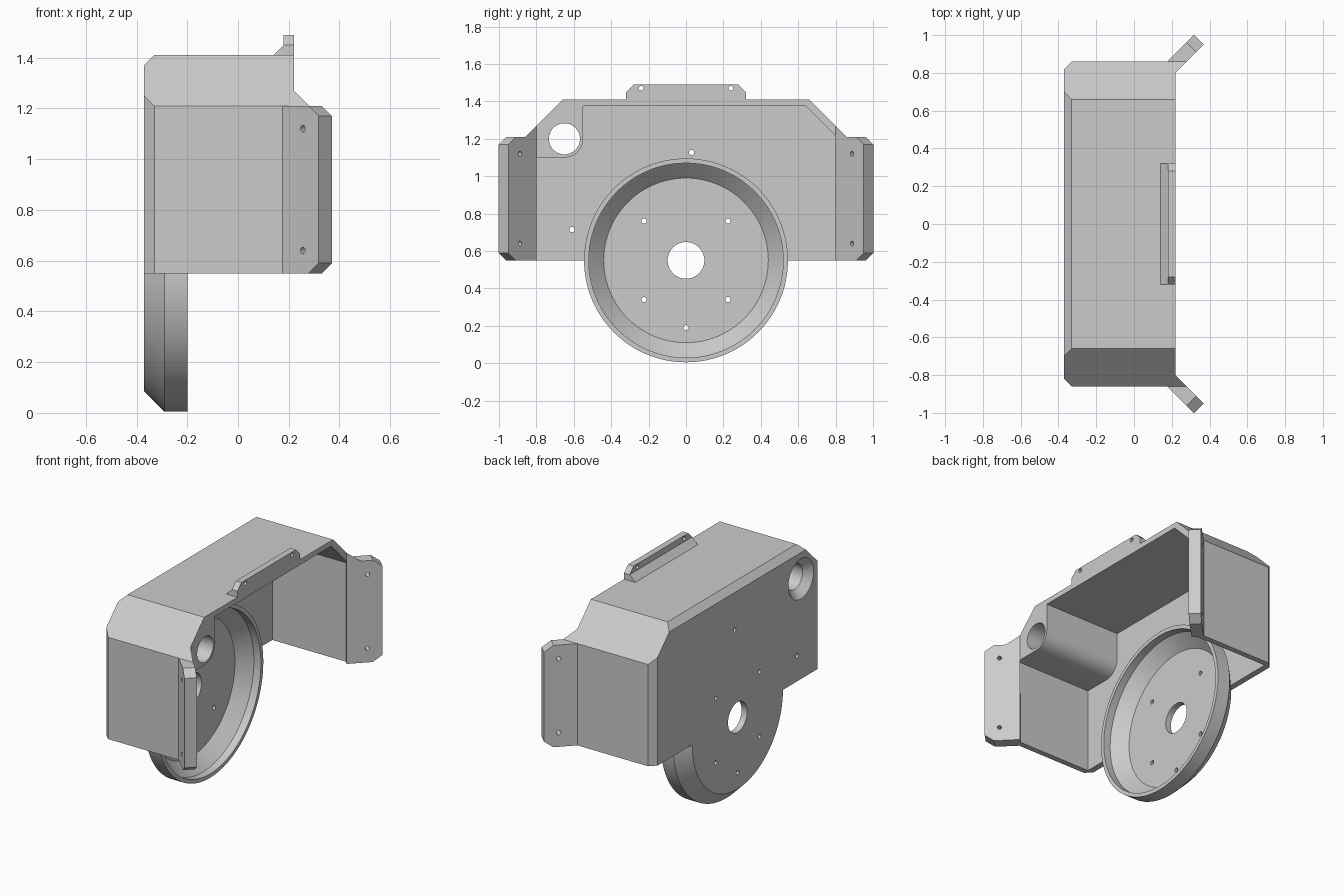
import bpy, bmesh, math
from mathutils import Vector

if "Cube" in bpy.data.objects:
    bpy.data.objects.remove(bpy.data.objects["Cube"], do_unlink=True)

grey = bpy.data.materials.new("light_grey")
grey.use_nodes = True
grey.diffuse_color = (0.6, 0.6, 0.6, 1)
grey.node_tree.nodes["Principled BSDF"].inputs["Base Color"].default_value = (0.6, 0.6, 0.6, 1)


def loft(name, *solids):
    """Closed solids, each skinned through matching rings of points."""
    bm = bmesh.new()
    for rings in solids:
        rows = [[bm.verts.new(p) for p in ring] for ring in rings]
        n = len(rows[0])
        for a, b in zip(rows, rows[1:]):
            for i in range(n):
                j = (i + 1) % n
                bm.faces.new((a[i], a[j], b[j], b[i]))
        bm.faces.new(rows[0][::-1])
        bm.faces.new(rows[-1])
    bmesh.ops.recalc_face_normals(bm, faces=bm.faces)
    mesh = bpy.data.meshes.new(name)
    bm.to_mesh(mesh)
    bm.free()
    mesh.materials.append(grey)
    ob = bpy.data.objects.new(name, mesh)
    bpy.context.collection.objects.link(ob)
    return ob


def at_x(x, outline):
    return [(x, y, z) for y, z in outline]


def mirrored(half):
    """Complete a half outline by mirroring it across y = 0."""
    return half + [(-y, z) for y, z in reversed(half)]


def turned(profile, y, z, n=96):
    """Rings around an x-parallel axis; profile holds (x, radius)."""
    turn = [2 * math.pi * i / n for i in range(n)]
    return [[(x, y + r * math.cos(t), z + r * math.sin(t)) for t in turn] for x, r in profile]


def drill(centre, axis, r, length=0.3, n=24):
    """Rings of a straight round hole along any horizontal axis."""
    axis = Vector(axis).normalized()
    side = axis.cross((0, 0, 1))
    return [[Vector(centre) + axis * s * length / 2
             + side * r * math.cos(2 * math.pi * i / n)
             + Vector((0, 0, r * math.sin(2 * math.pi * i / n)))
             for i in range(n)] for s in (-1, 1)]


def combine(target, other, operation):
    mod = target.modifiers.new(operation.lower(), "BOOLEAN")
    mod.operation, mod.object, mod.solver = operation, other, "EXACT"
    other.hide_render = True
    bpy.context.view_layer.objects.active = target
    bpy.ops.object.modifier_apply(modifier=mod.name)
    bpy.data.objects.remove(other, do_unlink=True)


# Outer shell, bevelled along the closed side
rim = mirrored([(0.86, 0.55), (0.86, 1.21), (0.66, 1.41)])
back = mirrored([(0.82, 0.55), (0.82, 1.25), (0.70, 1.37)])
housing = loft("housing", [at_x(-0.37, back), at_x(-0.33, rim), at_x(0.22, rim)])

# Hollow inside, leaving a rounded corner boss
arc = [(-0.65 + 0.1 * math.cos(t), 1.2 - 0.1 * math.sin(t))
       for t in [math.pi / 2 * i / 16 for i in range(17)]]
inside = [(0.823, 0.4), (0.823, 1.192), (0.64, 1.375), (-0.55, 1.375)] + arc \
    + [(-0.823, 1.1), (-0.823, 0.4)]
combine(housing, loft("cavity", [at_x(-0.33, inside), at_x(0.5, inside)]), "DIFFERENCE")

# Round dish
dish = turned([(-0.37, 0.465), (-0.29, 0.545), (-0.2, 0.545)], 0, 0.55)
combine(housing, loft("dish", dish), "UNION")
pocket = turned([(-0.33, 0.44), (-0.25, 0.52), (-0.1, 0.52)], 0, 0.55)
combine(housing, loft("dish_pocket", pocket), "DIFFERENCE")

# Slanted mounting flanges
front_y = [0.80, 0.86, 0.91, 0.95, 0.95, 0.91, 0.80]
front_z = [1.27, 1.21, 1.21, 1.17, 0.59, 0.55, 0.55]
rear_y = [0.855, 0.86] + [y + 0.052 for y in front_y[2:]]
rear_z = [1.215] + front_z[1:]
for side in (-1, 1):
    flange = [[(y - 0.58, side * y, z) for y, z in zip(front_y, front_z)],
              [(y - 0.684, side * y, z) for y, z in zip(rear_y, rear_z)]]
    combine(housing, loft("flange", flange), "UNION")

# Top tab and its sloped support
tab = mirrored([(0.32, 1.39), (0.32, 1.45), (0.28, 1.49)])
combine(housing, loft("tab", [at_x(0.18, tab), at_x(0.22, tab)]), "UNION")
slope = [(0.12, 1.39), (0.18, 1.45), (0.2, 1.45), (0.2, 1.39)]
support = [[(x, y, z) for x, z in slope] for y in (-0.32, 0.32)]
combine(housing, loft("tab_support", support), "UNION")

# Large openings: dish centre and countersunk corner hole
centre_hole = turned([(-0.5, 0.098), (-0.25, 0.098)], 0, 0.55, 64)
corner_hole = turned([(-0.4, 0.13), (-0.37, 0.13), (-0.323, 0.083), (0.3, 0.083)], -0.65, 1.2, 64)

# Screw holes
screws = [drill((-0.35, y, z), (1, 0, 0), 0.014) for y, z in
          [(-0.225, 0.76), (0.225, 0.76), (-0.225, 0.34), (0.225, 0.34),
           (0, 0.19), (-0.61, 0.715), (0.03, 1.127)]]
for side in (-1, 1):
    screws.append(drill((0.2, side * 0.24, 1.47), (1, 0, 0), 0.013))
    for z in (0.64, 1.12):
        screws.append(drill((0.28, side * 0.915, z), (1, -side, 0), 0.013))
combine(housing, loft("holes", centre_hole, corner_hole, *screws), "DIFFERENCE")

# Smooth round surfaces, crisp edges
bpy.ops.object.select_all(action="DESELECT")
housing.select_set(True)
bpy.context.view_layer.objects.active = housing
bpy.ops.object.shade_smooth_by_angle(angle=math.radians(25))
